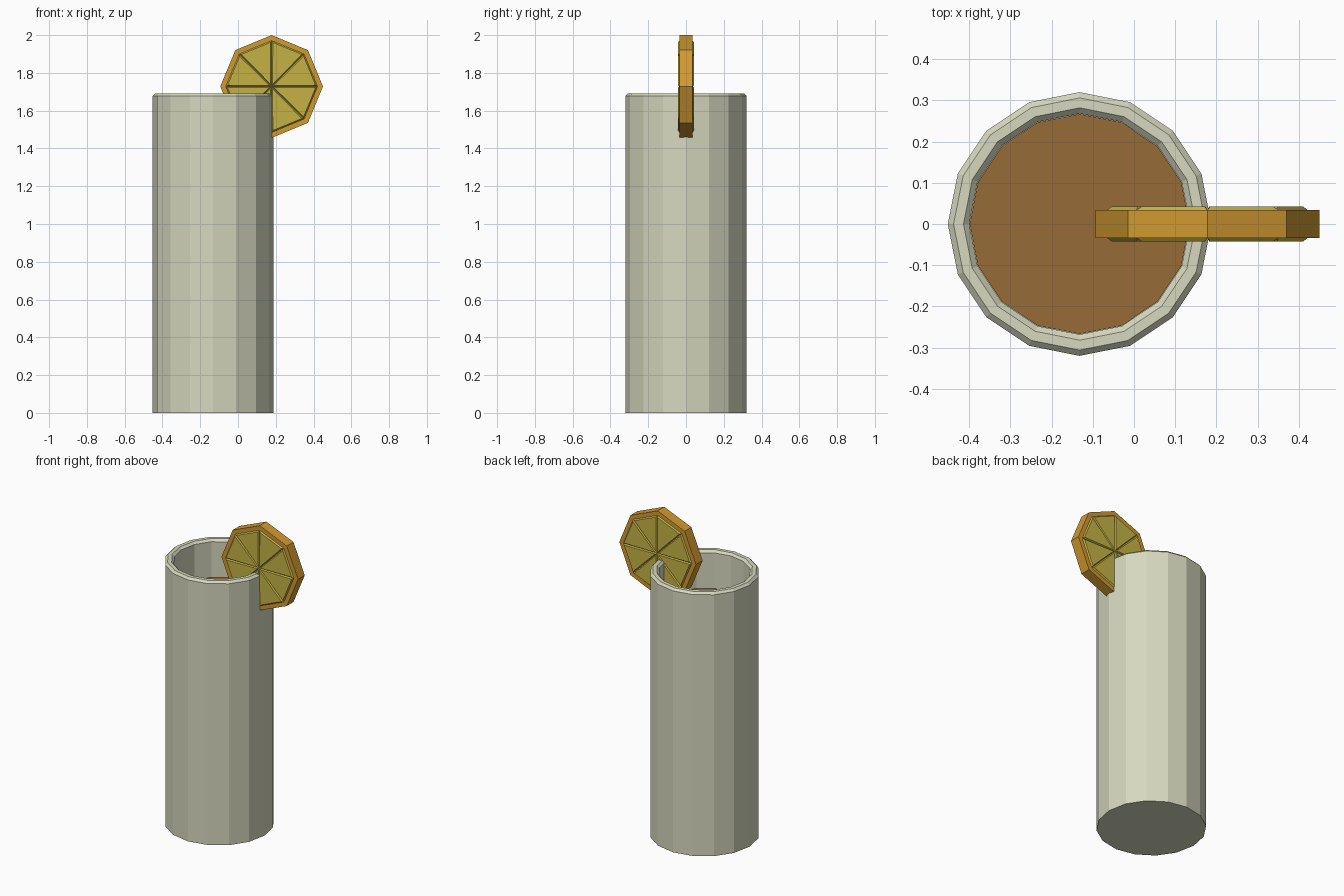
import bpy, bmesh
from math import sin, cos, pi

if "Cube" in bpy.data.objects:
    bpy.data.objects.remove(bpy.data.objects["Cube"])


def material(name, rgb):
    m = bpy.data.materials.new(name)
    m.diffuse_color = (*rgb, 1)
    m.use_nodes = True
    m.node_tree.nodes["Principled BSDF"].inputs["Base Color"].default_value = m.diffuse_color
    return m


def finish(name, bm, mats):
    bmesh.ops.recalc_face_normals(bm, faces=bm.faces)
    me = bpy.data.meshes.new(name)
    bm.to_mesh(me)
    bm.free()
    for m in mats:
        me.materials.append(m)
    ob = bpy.data.objects.new(name, me)
    bpy.context.collection.objects.link(ob)
    return ob


def lathe(name, profile, sides, mat, center):
    """Revolve (radius, z) points around a vertical axis; cap both ends."""
    bm = bmesh.new()
    rings = [[bm.verts.new((center + r * cos(2 * pi * i / sides),
                            r * sin(2 * pi * i / sides), z))
              for i in range(sides)] for r, z in profile]
    for a, b in zip(rings, rings[1:]):
        for i in range(sides):
            j = (i + 1) % sides
            bm.faces.new((a[i], a[j], b[j], b[i]))
    bm.faces.new(rings[0])
    bm.faces.new(rings[-1])
    return finish(name, bm, [mat])


glass_mat = material("glass", (0.68, 0.69, 0.52))
drink_mat = material("drink", (0.31, 0.145, 0.04))
rind_mat = material("rind", (0.64, 0.32, 0.03))
flesh_mat = material("flesh", (0.56, 0.45, 0.06))

GLASS_X = -0.132

# Tall tumbler with chamfered rim and hollow inside
lathe("glass", [(0.32, 0), (0.32, 1.678), (0.306, 1.692), (0.282, 1.692),
                (0.268, 1.678), (0.268, 0.06)], 16, glass_mat, GLASS_X)

# Drink filling the tumbler
lathe("drink", [(0.267, 0.061), (0.267, 1.45)], 16, drink_mat, GLASS_X)

# Citrus slice: octagonal rind with eight raised wedges on each side
CX, CZ, HALF = 0.178, 1.728, 0.034
bm = bmesh.new()


def ring(r, y):
    return [bm.verts.new((CX + r * cos(i * pi / 4), y, CZ + r * sin(i * pi / 4)))
            for i in range(8)]


outer = {s: ring(0.272, s * HALF) for s in (-1, 1)}
inner = {s: ring(0.243, s * HALF) for s in (-1, 1)}
hub = {s: bm.verts.new((CX, s * HALF, CZ)) for s in (-1, 1)}
wedges = []
for i in range(8):
    j = (i + 1) % 8
    bm.faces.new((outer[-1][i], outer[-1][j], outer[1][j], outer[1][i]))
    for s in (-1, 1):
        bm.faces.new((outer[s][i], outer[s][j], inner[s][j], inner[s][i]))
        wedges.append(bm.faces.new((inner[s][i], inner[s][j], hub[s])))
bmesh.ops.recalc_face_normals(bm, faces=bm.faces)
for f in wedges:
    f.material_index = 1
sides = bmesh.ops.inset_individual(bm, faces=wedges, thickness=0.012, depth=0.008)
for f in sides["faces"]:
    f.material_index = 1
finish("citrus_slice", bm, [rind_mat, flesh_mat])
